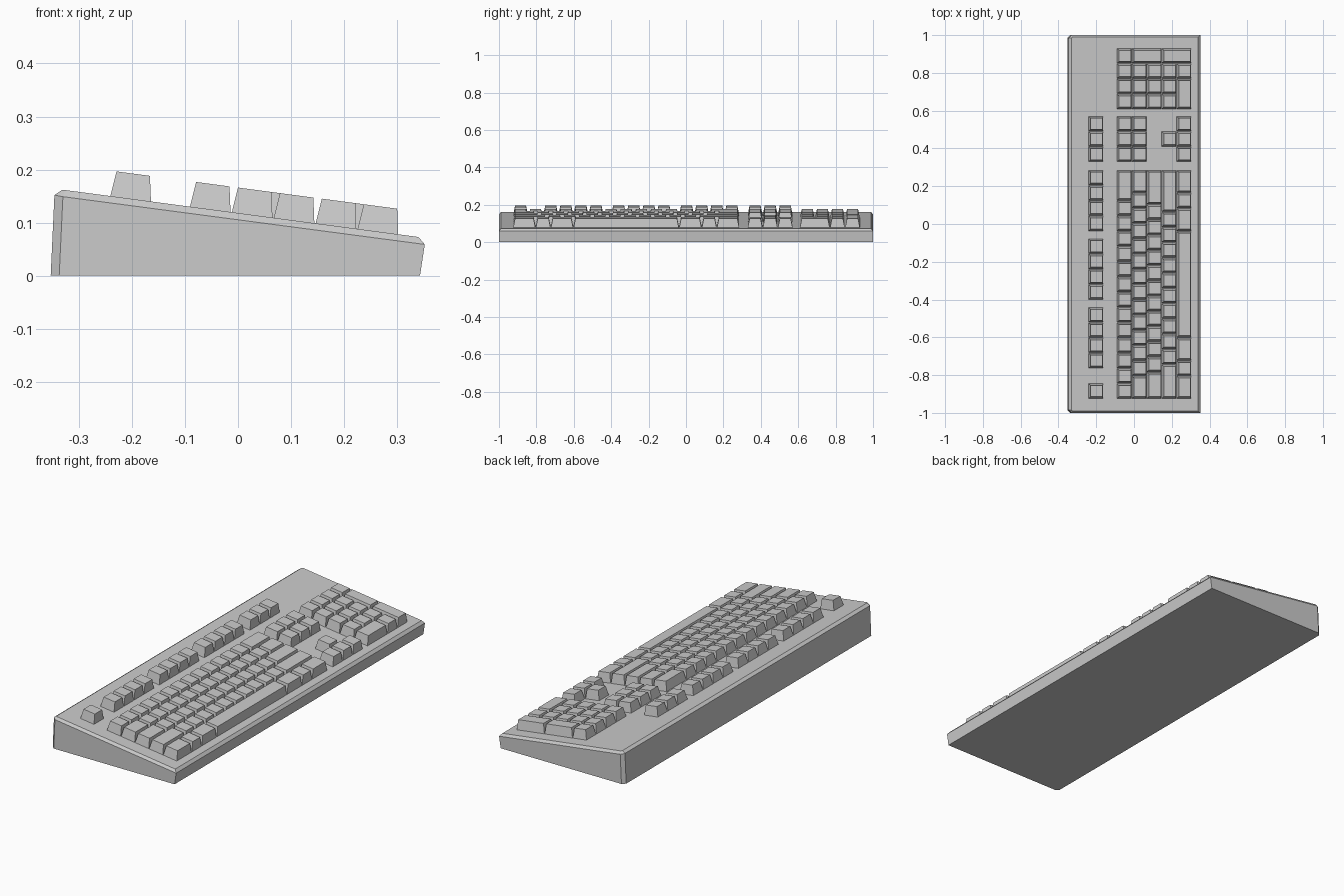
import bpy, bmesh

if "Cube" in bpy.data.objects:
    bpy.data.objects.remove(bpy.data.objects["Cube"])

U = 0.0807          # key pitch along the keyboard
R = 0.079           # key pitch between rows
ROW0 = -0.092       # rear edge of the number row
MAIN, NAV, PAD = -0.925, 0.329, 0.608   # left edges of the key blocks


def deck(x):
    """Height of the sloping top surface."""
    return 0.162 - 0.1328 * (x + 0.33)


def loft(bm, rings):
    """Skin a stack of equal rings and cap both ends."""
    vs = [[bm.verts.new(p) for p in ring] for ring in rings]
    n = len(vs[0])
    for a, b in zip(vs, vs[1:]):
        for i in range(n):
            j = (i + 1) % n
            bm.faces.new((a[i], a[j], b[j], b[i]))
    bm.faces.new(vs[0][::-1])
    bm.faces.new(vs[-1])


def finish(bm, name):
    bmesh.ops.recalc_face_normals(bm, faces=bm.faces[:])
    me = bpy.data.meshes.new(name)
    bm.to_mesh(me)
    bm.free()
    ob = bpy.data.objects.new(name, me)
    bpy.context.collection.objects.link(ob)
    return ob


def outline(back, corner, front, side, inset, heights):
    """Six-point case outline with chamfered rear corners."""
    zb, zc, zf = heights
    half = [(back, inset, zb), (corner, side, zc), (front, side, zf)]
    return [(x, -y, z) for x, y, z in half] + half[::-1]


# Wedge-shaped case
bm = bmesh.new()
loft(bm, [
    outline(-0.353, -0.337, 0.343, 1.0, 0.985, (0, 0, 0)),
    outline(-0.346, -0.330, 0.352, 1.0, 0.985, (0.152, 0.149, 0.059)),
    outline(-0.331, -0.326, 0.340, 0.990, 0.984,
            (deck(-0.331), deck(-0.326), deck(0.340))),
])
finish(bm, "case")


def key(bm, x, y, w=1, d=1):
    """Tapered keycap, w units wide along y and d rows deep along x."""
    g = 0.001
    x0, x1 = x + g, x + d * R - g
    y0, y1 = y + g, y + w * U - g

    def ring(a, b, c, e, h):
        return [(px, py, deck(px) + h)
                for px, py in ((a, c), (b, c), (b, e), (a, e))]
    loft(bm, [ring(x0, x1, y0, y1, -0.002),
              ring(x0 + 0.012, x1 - 0.002, y0 + 0.010, y1 - 0.010, 0.048)])


def block(name, start, rows):
    """rows: (row index, offset in units, key widths)."""
    bm = bmesh.new()
    for row, off, widths in rows:
        y = start + off * U
        for w in widths:
            key(bm, ROW0 + row * R, y, w)
            y += w * U
    return finish(bm, name)


# Main typing keys
block("typing_keys", MAIN, [
    (0, 0, [1] * 13 + [2]),
    (1, 0, [1.5] + [1] * 12 + [1.5]),
    (2, 0, [1.75] + [1] * 11 + [2.25]),
    (3, 0, [2.25] + [1] * 10 + [2.75]),
    (4, 0, [1.5, 1, 1.5, 7, 1.5, 1, 1.5]),
])

# Escape key and three groups of function keys
F = -0.15 / R
block("function_keys", MAIN, [(F, 0, [1])] +
      [(F, off, [1] * 4) for off in (2, 6.5, 11)])

# System, navigation and arrow keys
block("system_keys", NAV, [(F, 0, [1] * 3)])
block("navigation_keys", NAV, [(0, 0, [1] * 3), (1, 0, [1] * 3)])
block("arrow_keys", NAV, [(3, 1, [1]), (4, 0, [1] * 3)])

# Number pad with two double-height keys
block("number_pad_keys", PAD, [(0, 0, [1] * 4)] +
      [(r, 0, [1] * 3) for r in (1, 2, 3)] + [(4, 0, [2, 1])])
bm = bmesh.new()
for r in (1, 3):
    key(bm, ROW0 + r * R, PAD + 3 * U, 1, 2)
finish(bm, "number_pad_tall_keys")
